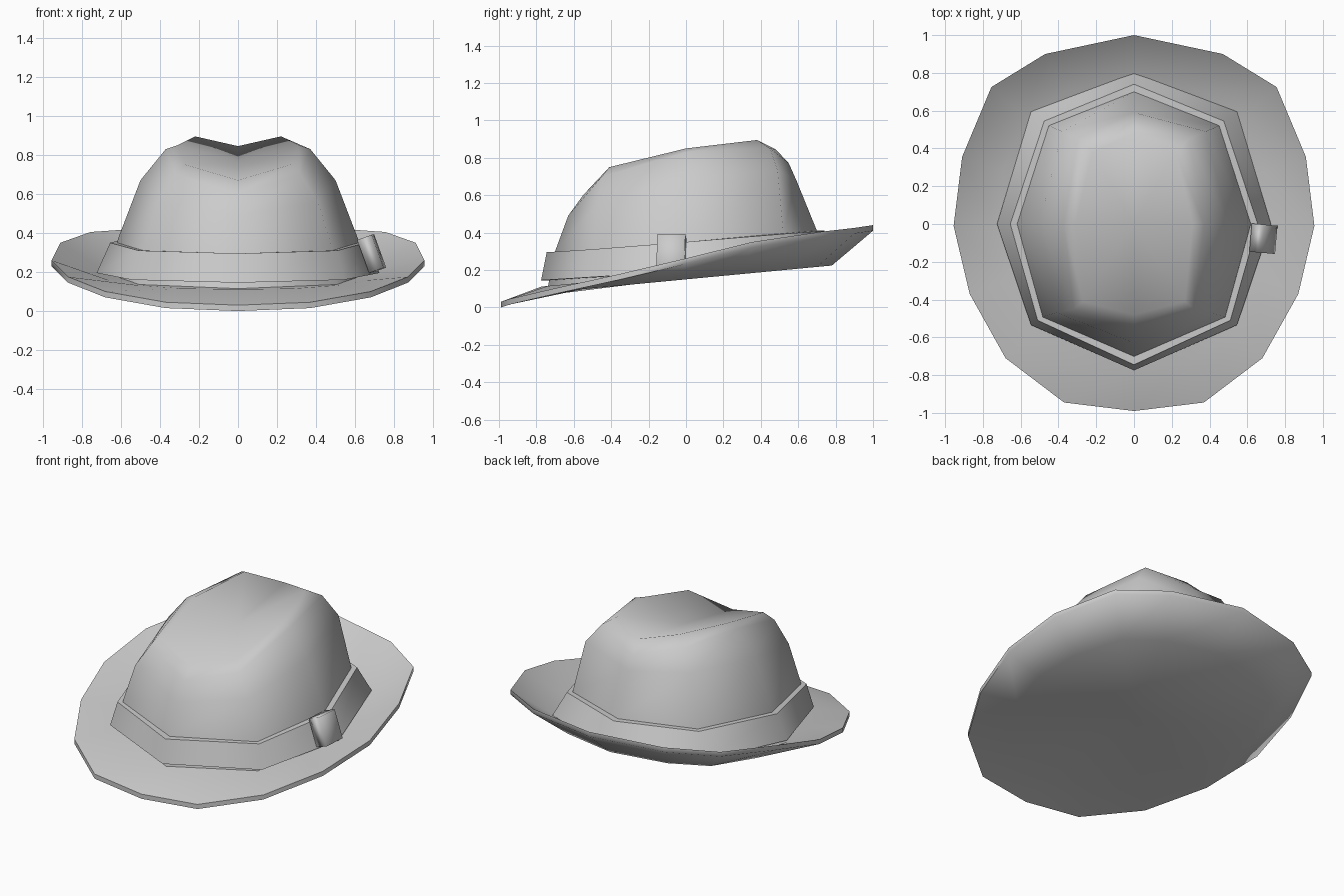
import bpy
import bmesh
import math

cube = bpy.data.objects.get("Cube")
if cube:
    bpy.data.objects.remove(cube, do_unlink=True)

felt = bpy.data.materials.new("grey_felt")
felt.use_nodes = True
GREY = (0.6, 0.6, 0.6, 1)
felt.diffuse_color = GREY
felt.node_tree.nodes["Principled BSDF"].inputs["Base Color"].default_value = GREY


def full_ring(half):
    """Mirror a front-to-back half outline into a closed ring."""
    return half + [(-x, y, z) for x, y, z in half[-2:0:-1]]


def finish(name, bm, angle):
    bmesh.ops.recalc_face_normals(bm, faces=bm.faces)
    mesh = bpy.data.meshes.new(name)
    bm.to_mesh(mesh)
    bm.free()
    mesh.materials.append(felt)
    obj = bpy.data.objects.new(name, mesh)
    bpy.context.collection.objects.link(obj)
    bpy.ops.object.select_all(action='DESELECT')
    obj.select_set(True)
    bpy.context.view_layer.objects.active = obj
    bpy.ops.object.shade_smooth_by_angle(angle=math.radians(angle))
    return obj


def loft(name, halves, start=None, end=None, loop=False, angle=60):
    """Skin mirrored rings, with optional centre points closing either end."""
    bm = bmesh.new()
    rings = [[bm.verts.new(p) for p in full_ring(h)] for h in halves]
    n = len(rings[0])
    pairs = list(zip(rings, rings[1:]))
    if loop:
        pairs.append((rings[-1], rings[0]))
    for a, b in pairs:
        for i in range(n):
            j = (i + 1) % n
            bm.faces.new((a[i], a[j], b[j], b[i]))
    for ring, tip in ((rings[0], start), (rings[-1], end)):
        if tip:
            centre = bm.verts.new(tip)
            for i in range(n):
                bm.faces.new((ring[i], ring[(i + 1) % n], centre))
    return finish(name, bm, angle)


def base_z(y):
    """Tilted plane on which the crown sits."""
    return 0.15 + 0.095 * y


# Brim: a thin upturned dish with a closed, tilted underside
edge = [(0, -0.99, 0.03), (0.37, -0.945, 0.045), (0.68, -0.71, 0.1),
        (0.87, -0.37, 0.175), (0.955, -0.01, 0.26), (0.91, 0.355, 0.35),
        (0.755, 0.725, 0.405), (0.47, 0.9, 0.425), (0, 1, 0.44)]
edge_low = [(x, y, z - 0.03) for x, y, z in edge]
inner_low = [(x * 0.76, y * 0.78, base_z(y * 0.78)) for x, y, z in edge]
inner_top = [(x * 0.76, y * 0.78, base_z(y * 0.78) + 0.035) for x, y, z in edge]
loft("brim", [inner_low, edge_low, edge, inner_top],
     start=(0, 0, base_z(0)), end=(0, 0, base_z(0) + 0.035), angle=70)

# Crown: eight-sided tapering wall with a pinched top
rim = [(0, -0.70, 0.30), (0.48, -0.49, 0.33), (0.615, 0, 0.37),
       (0.45, 0.52, 0.40), (0, 0.70, 0.41)]
foot = [(x * 1.06, y * 1.06, base_z(y) + 0.01) for x, y, z in rim]
wall = [(0, -0.63, 0.49), (0.41, -0.47, 0.56), (0.50, 0, 0.67),
        (0.38, 0.49, 0.73), (0, 0.59, 0.68)]
shoulder = [(0, -0.55, 0.60), (0.32, -0.45, 0.70), (0.37, 0, 0.83),
            (0.29, 0.45, 0.85), (0, 0.55, 0.77)]
ridge = [(0, -0.48, 0.67), (0.27, -0.41, 0.75), (0.31, 0, 0.85),
         (0.22, 0.38, 0.895), (0, 0.48, 0.845)]
loft("crown", [foot, rim, wall, shoulder, ridge], end=(0, 0, 0.765), angle=75)

# Hat band: flared strip with a narrow ledge around the crown
band_low = [(0, -0.775, 0.145), (0.545, -0.535, 0.16), (0.725, 0, 0.195),
            (0.545, 0.595, 0.245), (0, 0.80, 0.265)]
band_top = [(0, -0.745, 0.295), (0.51, -0.51, 0.31), (0.655, 0, 0.35),
            (0.475, 0.545, 0.395), (0, 0.74, 0.41)]
inside_top = [(x * 0.93, y * 0.93, z) for x, y, z in band_top]
inside_low = [(x * 0.93, y * 0.93, z) for x, y, z in band_low]
loft("hat_band", [band_low, band_top, inside_top, inside_low], loop=True, angle=50)

# Buckle: small slanted block on one side of the band
bm = bmesh.new()
bmesh.ops.create_cube(bm, size=1)
buckle = finish("band_buckle", bm, 180)
buckle.scale = (0.08, 0.15, 0.18)
buckle.location = (0.685, -0.078, 0.293)
buckle.rotation_euler = (0, math.radians(-20), math.radians(-5))
